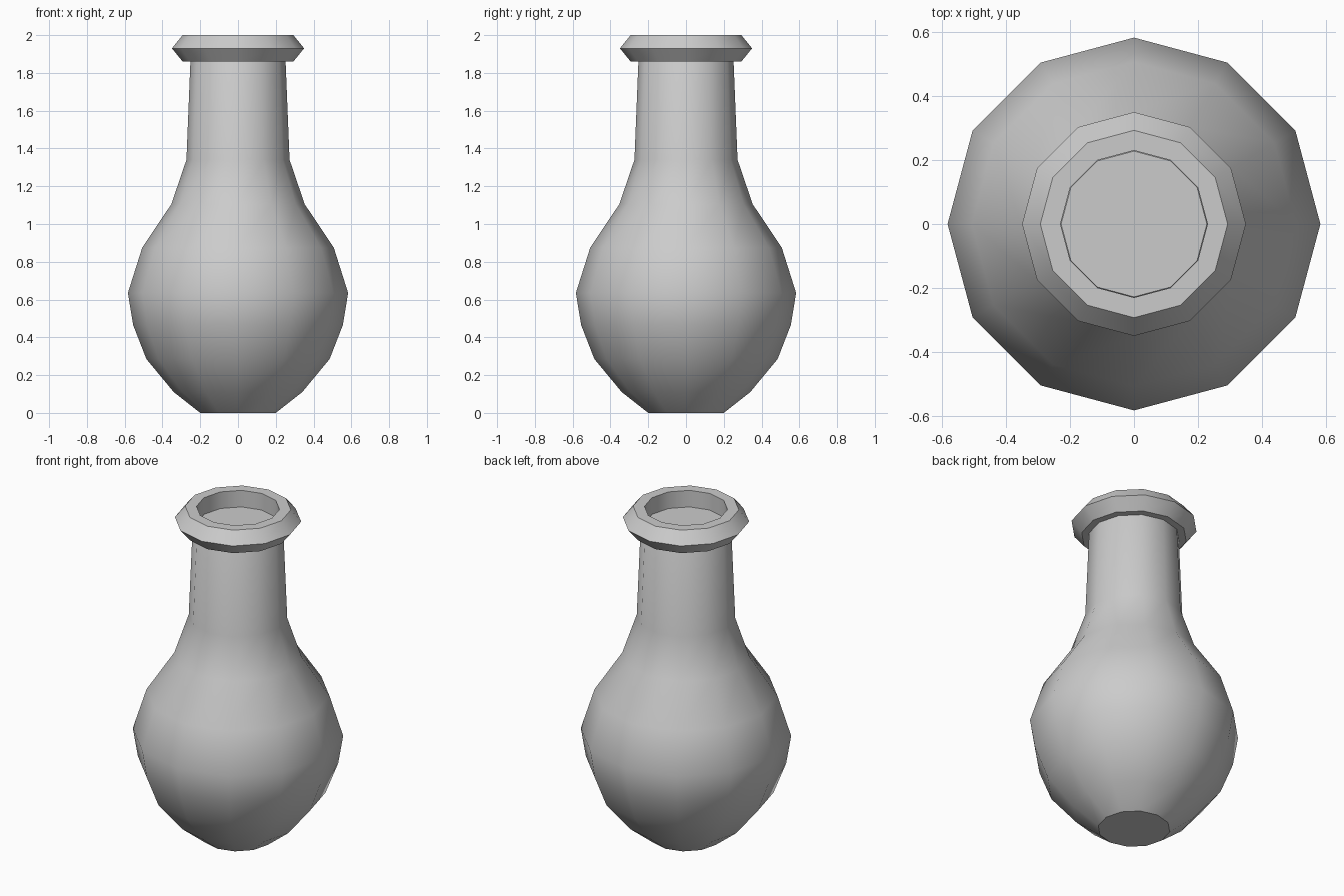
import bpy, bmesh, math

if "Cube" in bpy.data.objects:
    bpy.data.objects.remove(bpy.data.objects["Cube"])

SIDES = 12


def lathe(name, profile, closed):
    """Revolve (radius, z) points; cap the ends, or join them into a closed ring."""
    bm = bmesh.new()
    rings = []
    for r, z in profile:
        rings.append([bm.verts.new((r * math.cos(2 * math.pi * i / SIDES),
                                    r * math.sin(2 * math.pi * i / SIDES), z))
                      for i in range(SIDES)])
    pairs = list(zip(rings, rings[1:]))
    if closed:
        pairs.append((rings[-1], rings[0]))
    for a, b in pairs:
        for i in range(SIDES):
            j = (i + 1) % SIDES
            bm.faces.new((a[i], a[j], b[j], b[i]))
    if not closed:
        bm.faces.new(rings[0][::-1])
        bm.faces.new(rings[-1])
    bmesh.ops.recalc_face_normals(bm, faces=bm.faces)
    mesh = bpy.data.meshes.new(name)
    bm.to_mesh(mesh)
    bm.free()
    ob = bpy.data.objects.new(name, mesh)
    bpy.context.collection.objects.link(ob)
    bpy.ops.object.select_all(action='DESELECT')
    ob.select_set(True)
    bpy.context.view_layer.objects.active = ob
    bpy.ops.object.shade_smooth_by_angle(angle=math.radians(35))
    return ob


# Round flask body and neck, closed just inside the mouth
lathe("flask_body", [(0.20, 0), (0.34, 0.11), (0.485, 0.285), (0.555, 0.465),
                     (0.583, 0.635), (0.507, 0.875), (0.353, 1.105),
                     (0.273, 1.34), (0.252, 1.86), (0.228, 1.90)], False)

# Flared ring around the mouth
lathe("mouth_rim", [(0.23, 1.86), (0.293, 1.86), (0.35, 1.93),
                    (0.293, 2.0), (0.23, 2.0)], True)
